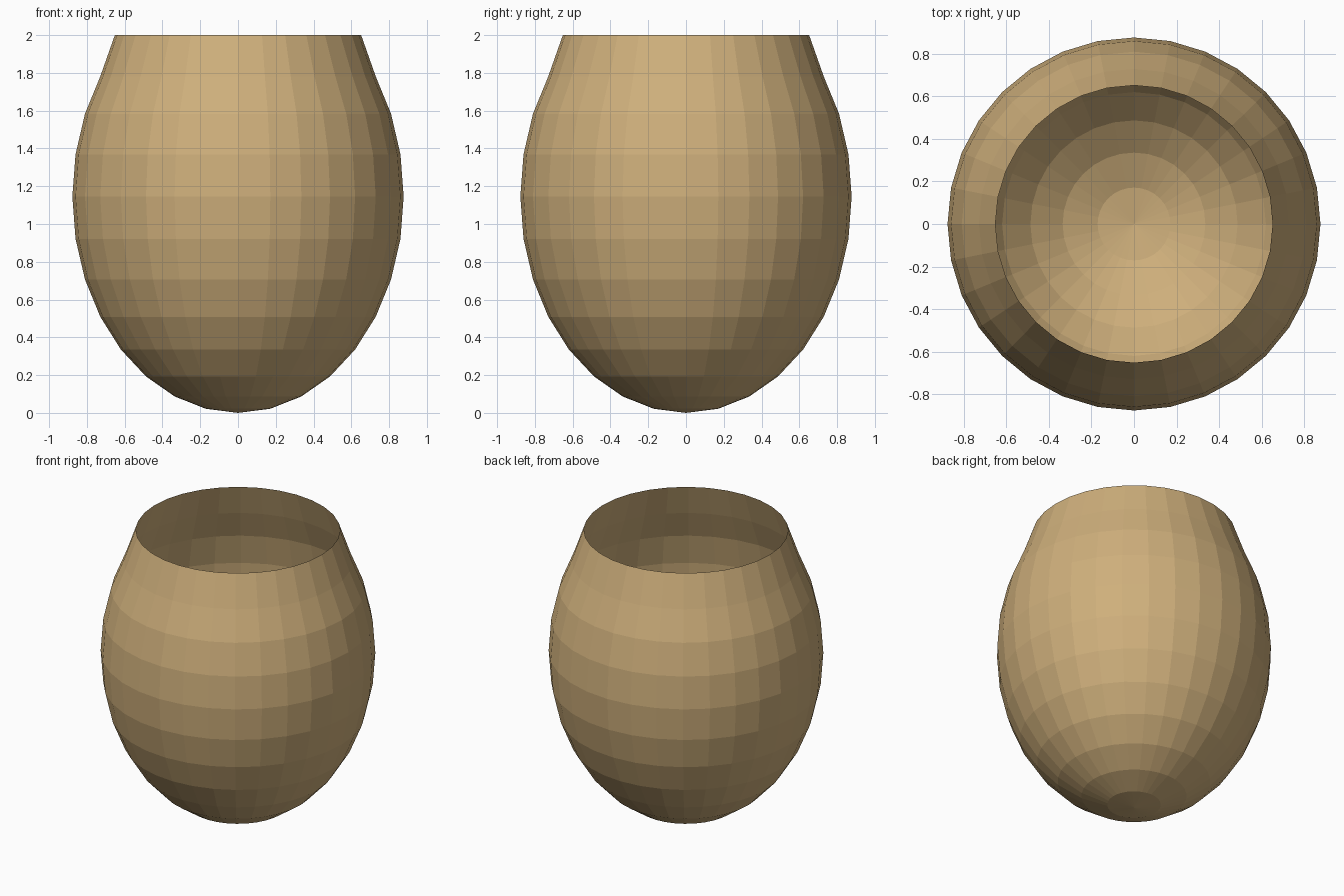
import bpy, bmesh
from math import sin, cos, pi

if "Cube" in bpy.data.objects:
    bpy.data.objects.remove(bpy.data.objects["Cube"])

SIDES, RINGS = 32, 16
RADIUS, HALF = 0.877, 1.145

# Egg-shaped profile from the bottom tip up to the open rim
profile = [(RADIUS * sin(pi * k / RINGS), HALF - HALF * cos(pi * k / RINGS))
           for k in range(1, 12)]
profile.append((0.652, 2.0))

bm = bmesh.new()
tip = bm.verts.new((0, 0, 0))
loops = [[bm.verts.new((r * cos(2 * pi * i / SIDES), r * sin(2 * pi * i / SIDES), z))
          for i in range(SIDES)] for r, z in profile]

# Bottom fan, then bands of flat quads, top left open
for i in range(SIDES):
    j = (i + 1) % SIDES
    bm.faces.new((tip, loops[0][j], loops[0][i]))
    for lower, upper in zip(loops, loops[1:]):
        bm.faces.new((lower[i], lower[j], upper[j], upper[i]))

mesh = bpy.data.meshes.new("pot_shell")
bm.to_mesh(mesh)
bm.free()

# Tan clay
clay = bpy.data.materials.new("tan_clay")
clay.diffuse_color = (0.62, 0.43, 0.20, 1)
clay.use_nodes = True
clay.node_tree.nodes["Principled BSDF"].inputs["Base Color"].default_value = clay.diffuse_color
mesh.materials.append(clay)
pot = bpy.data.objects.new("pot_shell", mesh)
bpy.context.collection.objects.link(pot)
